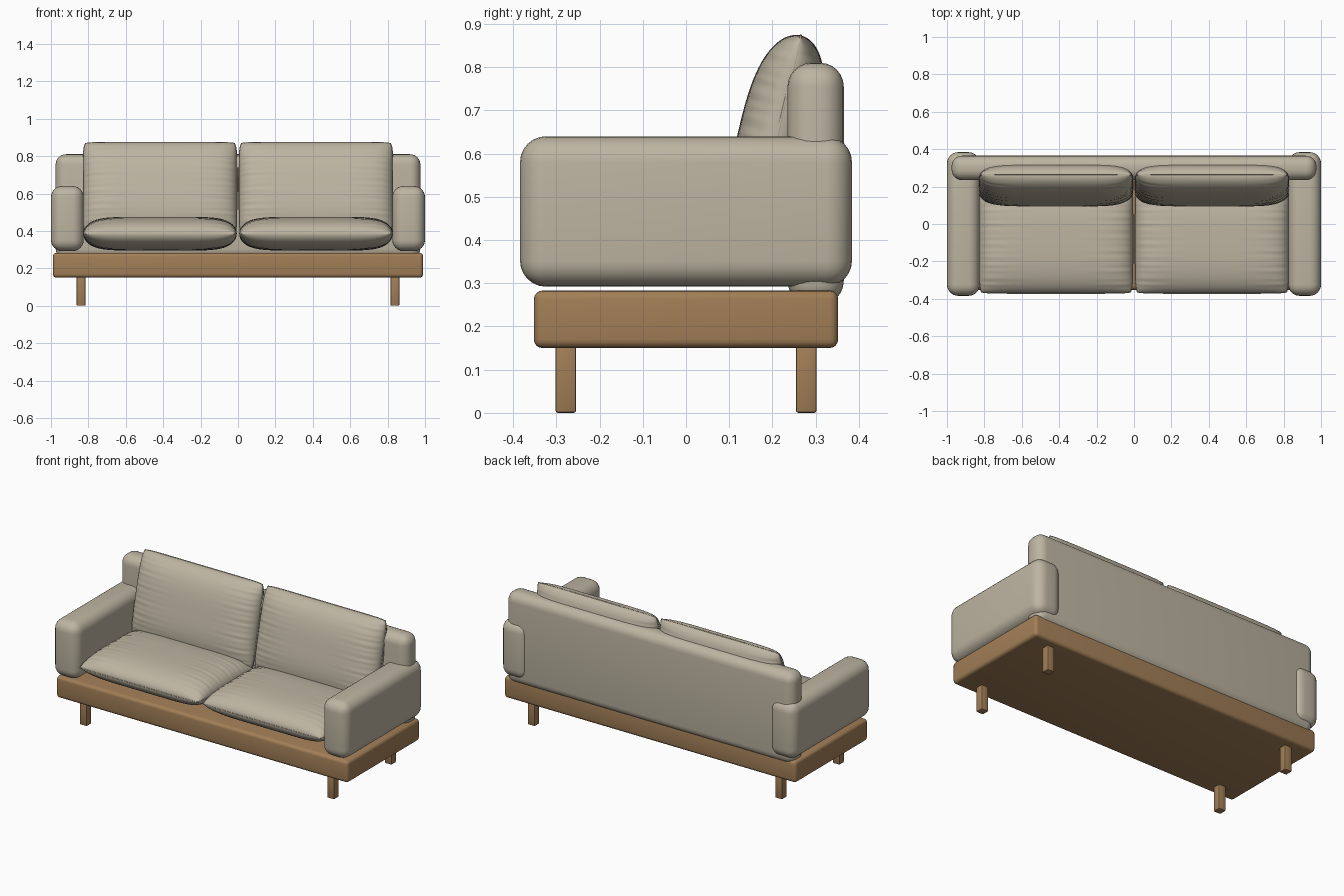
import bpy
import bmesh
from math import sin, cos, pi, radians
from mathutils import Matrix, Vector

cube = bpy.data.objects.get("Cube")
if cube:
    bpy.data.objects.remove(cube, do_unlink=True)


def material(name, color):
    mat = bpy.data.materials.new(name)
    mat.use_nodes = True
    mat.diffuse_color = color
    mat.node_tree.nodes["Principled BSDF"].inputs["Base Color"].default_value = color
    return mat


fabric = material("beige_fabric", (0.51, 0.46, 0.36, 1))
wood = material("oak_wood", (0.36, 0.21, 0.095, 1))


def finish(bm, name, mat, angle=40):
    bmesh.ops.recalc_face_normals(bm, faces=bm.faces)
    mesh = bpy.data.meshes.new(name)
    bm.to_mesh(mesh)
    bm.free()
    mesh.materials.append(mat)
    obj = bpy.data.objects.new(name, mesh)
    bpy.context.collection.objects.link(obj)
    bpy.ops.object.select_all(action="DESELECT")
    obj.select_set(True)
    bpy.context.view_layer.objects.active = obj
    bpy.ops.object.shade_smooth_by_angle(angle=radians(angle))
    return obj


def rounded_box(name, low, high, radius, mat, segments=6):
    low, high = Vector(low), Vector(high)
    bm = bmesh.new()
    bmesh.ops.create_cube(bm, size=1)
    bmesh.ops.scale(bm, vec=high - low, verts=bm.verts)
    bmesh.ops.translate(bm, vec=(low + high) / 2, verts=bm.verts)
    bmesh.ops.bevel(bm, geom=bm.edges[:], offset=radius, segments=segments,
                    profile=0.5, affect="EDGES")
    return finish(bm, name, mat)


def cushion(name, size, place, nu=48, nv=96):
    """Stuffed pillow: two puffed sheets joined at a seam, creased near its ends."""
    hx, hy, hz = (s / 2 for s in size)
    bm = bmesh.new()

    def outline(u, v):
        return (hx * u * (1 - 0.03 * abs(v) ** 10),
                hy * v * (1 - 0.02 * abs(u) ** 12))

    def puff(u, v):
        full = max(0, (1 - abs(u) ** 6) * (1 - abs(v) ** 3)) ** 0.5
        crease = sin(v * 50) + 0.6 * sin(v * 31 + 2 * u) + 0.4 * sin(v * 73)
        return full * (hz + 0.0022 * crease * abs(u) ** 3)

    for side in (1, -1):
        rows = []
        for i in range(nu + 1):
            u = sin(pi * (i / nu - 0.5))
            row = []
            for j in range(nv + 1):
                v = sin(pi * (j / nv - 0.5))
                row.append(bm.verts.new((*outline(u, v), side * puff(u, v))))
            rows.append(row)
        for a, b in zip(rows, rows[1:]):
            for j in range(nv):
                bm.faces.new((a[j], b[j], b[j + 1], a[j + 1]))
    bmesh.ops.remove_doubles(bm, verts=bm.verts, dist=0.00001)
    bm.transform(place)
    finish(bm, name, fabric, 60)

    # Thin welt following the seam
    steps = [sin(pi * (k / 24 - 0.5)) for k in range(24)]
    rim = ([(s, -1) for s in steps] + [(1, s) for s in steps]
           + [(-s, 1) for s in steps] + [(-1, -s) for s in steps])
    bm = bmesh.new()
    rings = []
    for u, v in rim:
        x, y = outline(u, v)
        out = Vector((u ** 5, v ** 5, 0)).normalized()
        rings.append([bm.verts.new(Vector((x, y, 0)) + 0.003 *
                      (out * cos(t * pi / 3) + Vector((0, 0, sin(t * pi / 3)))))
                      for t in range(6)])
    for a, b in zip(rings, rings[1:] + rings[:1]):
        for t in range(6):
            bm.faces.new((a[t], b[t], b[t - 1], a[t - 1]))
    bm.transform(place)
    finish(bm, name + "_welt", fabric, 60)


# Wooden plinth and back rest
rounded_box("base", (-0.99, -0.352, 0.15), (0.99, 0.352, 0.283), 0.02, wood, 4)
rounded_box("backrest", (-0.975, 0.235, 0.25), (0.975, 0.365, 0.81), 0.055, fabric)

# Mirrored arms, legs and cushions
lean = Matrix.Rotation(radians(90 - 13.3), 4, "X")
for side, label in ((1, "left"), (-1, "right")):
    xs = sorted((side * 0.825, side))
    rounded_box(label + "_arm", (xs[0], -0.384, 0.292), (xs[1], 0.384, 0.64),
                0.06, fabric)
    xs = sorted((side * 0.815, side * 0.863))
    for y, end in ((-0.278, "front"), (0.278, "back")):
        rounded_box(f"{label}_{end}_leg", (xs[0], y - 0.024, 0),
                    (xs[1], y + 0.024, 0.17), 0.006, wood, 2)
    cushion(label + "_seat_cushion", (0.82, 0.58, 0.18),
            Matrix.Translation((side * 0.417, -0.08, 0.385)))
    cushion(label + "_back_cushion", (0.82, 0.51, 0.18),
            Matrix.Translation((side * 0.417, 0.207, 0.625)) @ lean)
